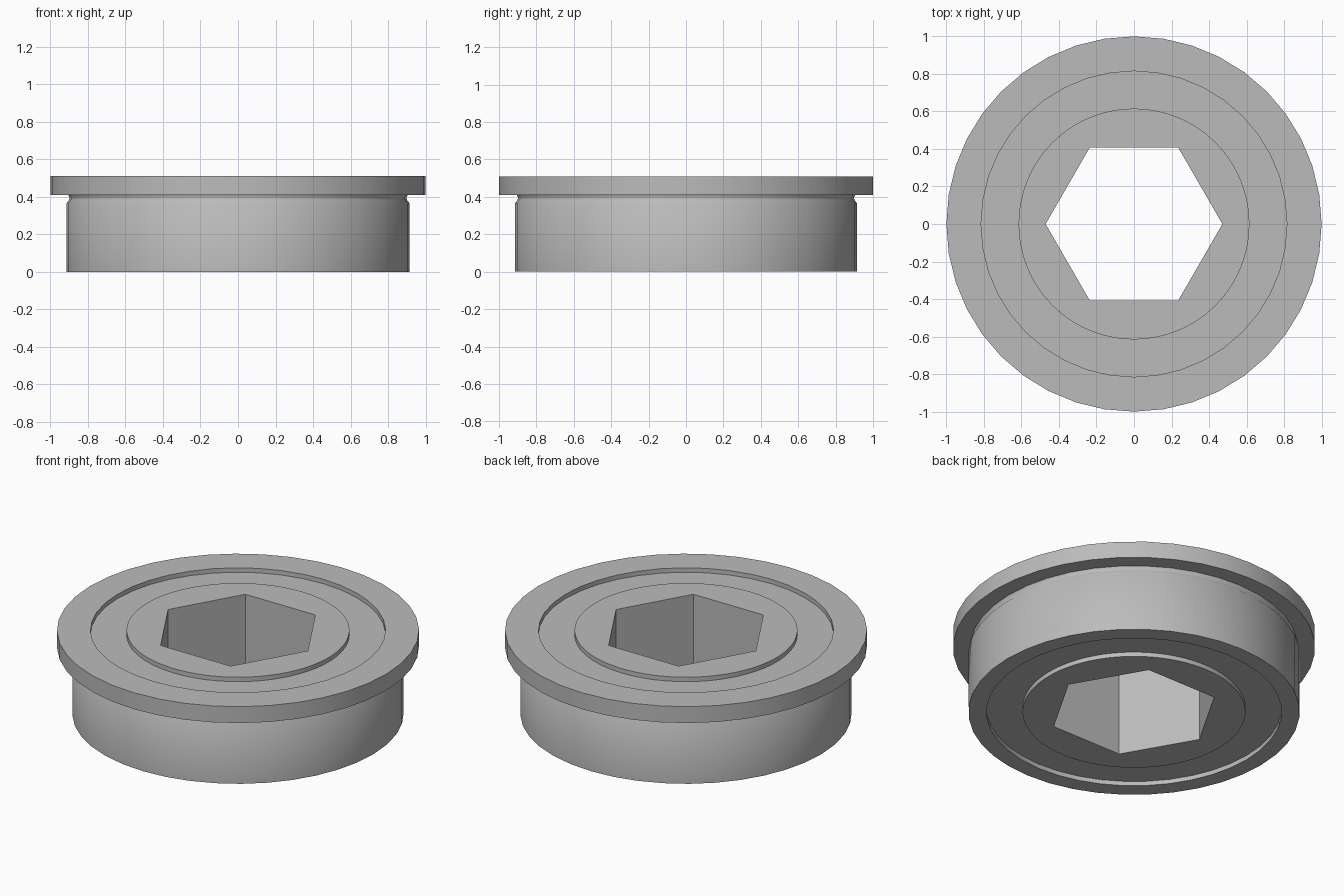
import bpy
import bmesh
from math import cos, sin, pi, radians

if "Cube" in bpy.data.objects:
    bpy.data.objects.remove(bpy.data.objects["Cube"], do_unlink=True)

# Plain steel
steel = bpy.data.materials.new("steel_grey")
steel.use_nodes = True
colour = (0.5, 0.5, 0.5, 1)
steel.diffuse_color = colour
steel.node_tree.nodes["Principled BSDF"].inputs["Base Color"].default_value = colour

HEIGHT = 0.51
RECESS = 0.027
BORE_APOTHEM = 0.408


def round_radius(radius):
    return lambda angle: radius


def hex_radius(angle):
    """Distance to a hexagon with corners on the x axis."""
    return BORE_APOTHEM / cos(angle % (pi / 3) - pi / 6)


def lathe(name, profile, segments):
    """Spin a closed profile of (radius or radius function, z) around z."""
    bm = bmesh.new()
    rings = []
    for radius, z in profile:
        at = radius if callable(radius) else round_radius(radius)
        angles = [2 * pi * i / segments for i in range(segments)]
        rings.append([bm.verts.new((at(a) * cos(a), at(a) * sin(a), z)) for a in angles])
    for k, low in enumerate(rings):
        high = rings[(k + 1) % len(rings)]
        for i in range(segments):
            j = (i + 1) % segments
            bm.faces.new((low[i], low[j], high[j], high[i]))
    bmesh.ops.recalc_face_normals(bm, faces=bm.faces)
    mesh = bpy.data.meshes.new(name)
    bm.to_mesh(mesh)
    bm.free()
    mesh.materials.append(steel)
    obj = bpy.data.objects.new(name, mesh)
    bpy.context.collection.objects.link(obj)
    bpy.ops.object.select_all(action="DESELECT")
    obj.select_set(True)
    bpy.context.view_layer.objects.active = obj
    bpy.ops.object.shade_smooth_by_angle(angle=radians(40))
    return obj


# Outer race with relief groove under the flange
lathe("outer_race", [
    (0.815, 0), (0.915, 0), (0.915, 0.365), (0.901, 0.383), (0.898, 0.395),
    (0.905, 0.41), (1, 0.41), (1, HEIGHT), (0.815, HEIGHT)], 40)

# Recessed shield, seated slightly into both races
lathe("shield", [
    (0.6, RECESS), (0.83, RECESS),
    (0.83, HEIGHT - RECESS), (0.6, HEIGHT - RECESS)], 96)

# Inner race with hexagonal bore
lathe("inner_race", [
    (hex_radius, 0), (0.615, 0), (0.615, HEIGHT), (hex_radius, HEIGHT)], 96)
